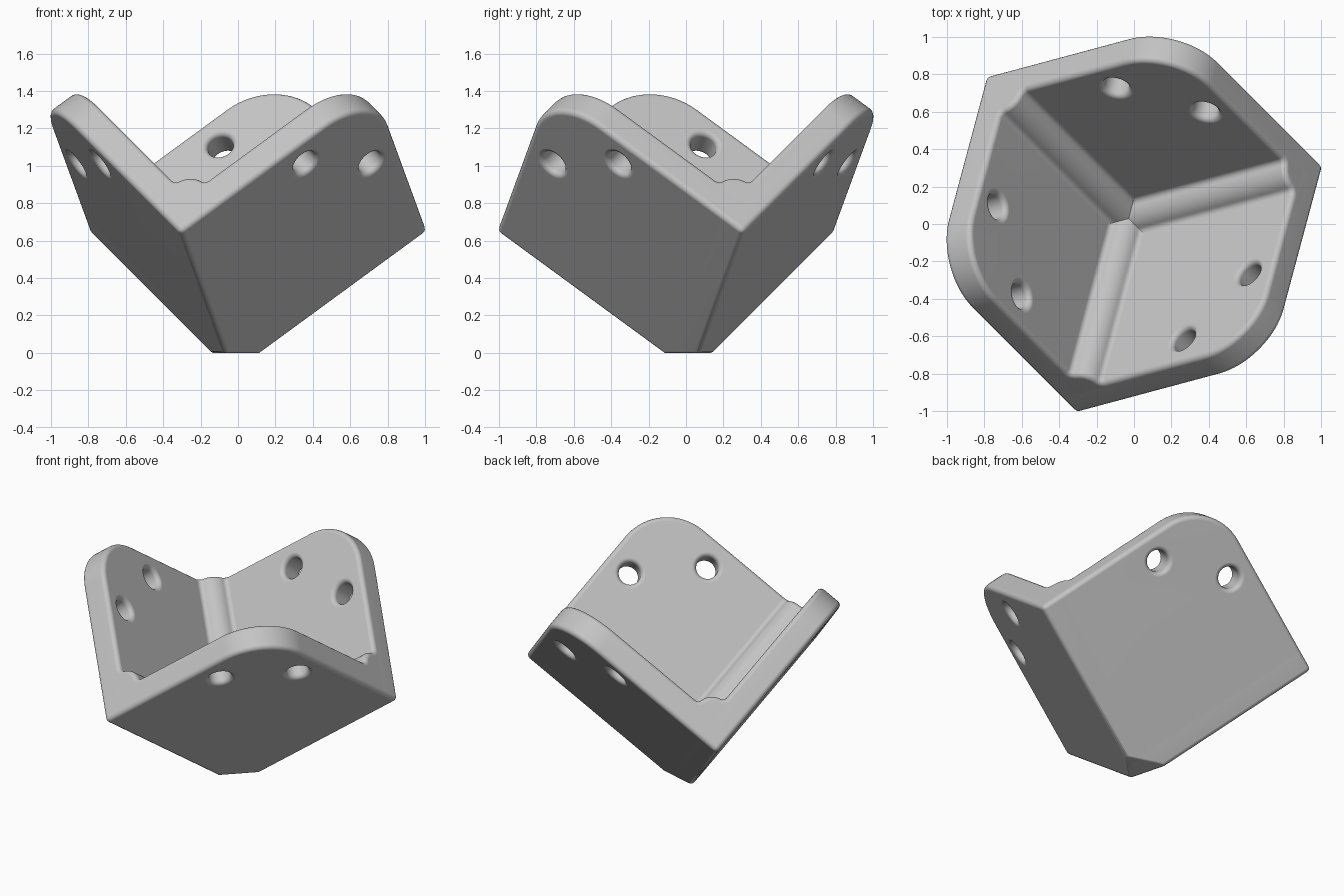
import bpy, bmesh
from math import pi, sin, cos, sqrt, atan2, radians
from mathutils import Matrix, Vector

if "Cube" in bpy.data.objects:
    bpy.data.objects.remove(bpy.data.objects["Cube"], do_unlink=True)

SIDE, THICK, ROUND, FILLET = 1.326, 0.175, 0.35, 0.03
CUT = 0.208                      # how far up each edge the tip is cut off
RIDGE = 0.115
HOLES = [(1.155, 0.805), (0.805, 1.155)]
HOLE_R = 0.07

grey = bpy.data.materials.new("light grey plastic")
grey.use_nodes = True
grey.diffuse_color = (0.55, 0.55, 0.55, 1)
grey.node_tree.nodes["Principled BSDF"].inputs["Base Color"].default_value = (0.55, 0.55, 0.55, 1)

# Frame of a cube balanced on its corner, edges at 15, 135 and 255 degrees
axes = [Vector((sqrt(2 / 3) * cos(radians(a)), sqrt(2 / 3) * sin(radians(a)), sqrt(1 / 3)))
        for a in (15, 135, 255)]
tilt = Matrix(axes).transposed().to_4x4()
place = Matrix.Translation((-0.029, 0.029, -0.12))


def arc(cx, cy, r, start, end, n):
    return [(cx + r * cos(start + (end - start) * i / n),
             cy + r * sin(start + (end - start) * i / n)) for i in range(n + 1)]


def prism(points, direction):
    bm = bmesh.new()
    face = bm.faces.new([bm.verts.new(p) for p in points])
    out = bmesh.ops.extrude_face_region(bm, geom=[face], use_keep_orig=True)
    bmesh.ops.translate(bm, vec=direction,
                        verts=[v for v in out["geom"] if isinstance(v, bmesh.types.BMVert)])
    bmesh.ops.recalc_face_normals(bm, faces=bm.faces)
    return bm


def round_edges(bm, edges):
    bmesh.ops.bevel(bm, geom=edges, offset=FILLET, offset_type='OFFSET', segments=4,
                    profile=0.5, affect='EDGES', clamp_overlap=False)


def slice_off(bm, co, normal):
    bmesh.ops.bisect_plane(bm, geom=bm.verts[:] + bm.edges[:] + bm.faces[:], dist=1e-5,
                           plane_co=co, plane_no=normal, clear_outer=True)
    bmesh.ops.holes_fill(bm, edges=[e for e in bm.edges if e.is_boundary], sides=0)


def make(name, bm):
    bmesh.ops.recalc_face_normals(bm, faces=bm.faces)
    mesh = bpy.data.meshes.new(name)
    bm.to_mesh(mesh)
    bm.free()
    mesh.materials.append(grey)
    obj = bpy.data.objects.new(name, mesh)
    bpy.context.collection.objects.link(obj)
    return obj


def activate(obj):
    bpy.ops.object.select_all(action='DESELECT')
    obj.select_set(True)
    bpy.context.view_layer.objects.active = obj


def finish(obj):
    activate(obj)
    bpy.ops.object.shade_smooth_by_angle(angle=radians(35))
    mod = obj.modifiers.new("flat face normals", 'WEIGHTED_NORMAL')
    mod.keep_sharp = True


def three_times(obj, names):
    for k, name in enumerate(names):
        part = obj if k == 0 else obj.copy()
        part.name = name
        if k:
            bpy.context.collection.objects.link(part)
        part.matrix_world = place @ Matrix.Rotation(k * 2 * pi / 3, 4, 'Z') @ tilt


# Wall: square plate with one big round corner and filleted edges
inner = SIDE - ROUND
outline = [(0, 0), (SIDE, 0)] + arc(inner, inner, ROUND, 0, pi / 2, 16) + [(0, SIDE)]
bm = prism([(x, y, 0) for x, y in outline], (0, 0, THICK))
round_edges(bm, [e for e in bm.edges if e.calc_face_angle(0) > 0.5])

# Flat foot across the tip, with softened borders
down = -Vector((1, 1, 1)).normalized()
slice_off(bm, Vector((CUT, 0, 0)), down)
for i in range(3):
    axis, corner = Vector((0, 0, 0)), Vector((0, 0, 0))
    axis[i] = 1
    corner[(i + 1) % 3] = CUT
    n = (down - axis).normalized()
    slice_off(bm, corner - n * 0.004, n)
wall = make("wall", bm)

# Screw holes with rounded mouths
mouth = HOLE_R + FILLET
lower = arc(mouth, FILLET, FILLET, -pi / 2, -pi, 5)
half = [(mouth, -0.05)] + lower
profile = half + [(r, THICK - z) for r, z in reversed(half)]
bm = bmesh.new()
N = 32
for hx, hy in HOLES:
    rings = [[bm.verts.new((hx + r * cos(2 * pi * i / N), hy + r * sin(2 * pi * i / N), z))
              for i in range(N)] for r, z in profile]
    for a, b in zip(rings, rings[1:]):
        for i in range(N):
            j = (i + 1) % N
            bm.faces.new((a[i], a[j], b[j], b[i]))
    bm.faces.new(rings[0])
    bm.faces.new(rings[-1])
cutter = make("hole_cutter", bm)
cutter.hide_render = True
mod = wall.modifiers.new("holes", 'BOOLEAN')
mod.operation, mod.solver, mod.object = 'DIFFERENCE', 'EXACT', cutter
activate(wall)
bpy.ops.object.modifier_apply(modifier=mod.name)
bpy.data.objects.remove(cutter, do_unlink=True)
finish(wall)
three_times(wall, ["back_wall", "right_wall", "front_wall"])

# Round ridge along each inner seam, blended into the walls
s = sqrt((RIDGE + FILLET) ** 2 - FILLET ** 2)
lean = atan2(s, FILLET)
tail = THICK + s + 0.06
side = [(THICK - 0.1, tail), (THICK - 0.002, tail)]
side += arc(THICK + FILLET, THICK + s, FILLET, pi, pi + lean, 5)
side += arc(THICK, THICK, RIDGE, lean, pi / 4, 6)[1:]
section = [(THICK - 0.1, THICK - 0.1)] + side + [(b, a) for a, b in reversed(side[:-1])]
bm = prism([(a, 0.1, b) for a, b in section], (0, SIDE - 0.1, 0))
round_edges(bm, [e for e in bm.edges if all(v.co.y > SIDE - 0.001 for v in e.verts)])
ridge = make("seam_ridge", bm)
finish(ridge)
three_times(ridge, ["back_seam_ridge", "front_seam_ridge", "left_seam_ridge"])
